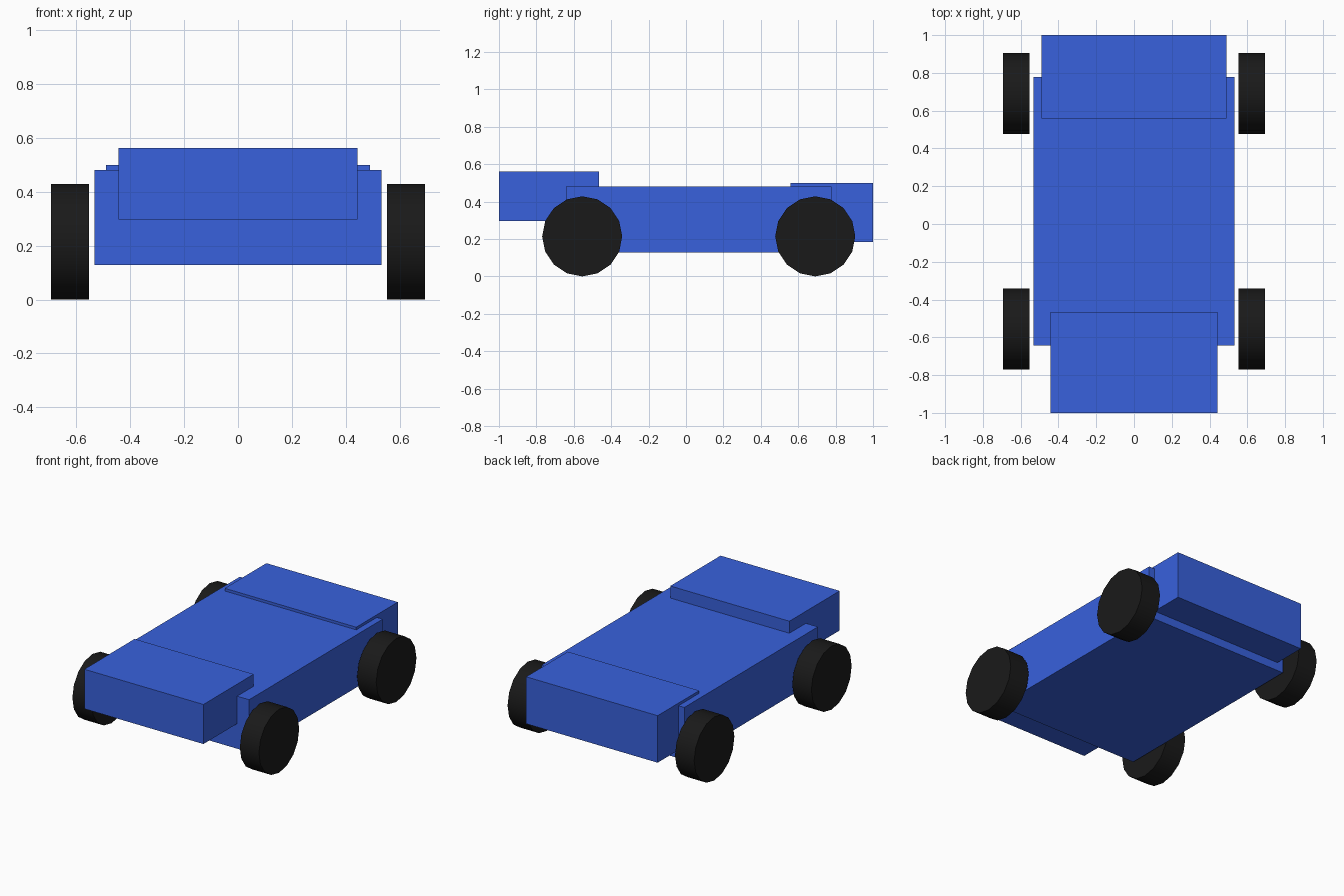
import bpy
import math

if "Cube" in bpy.data.objects:
    bpy.data.objects.remove(bpy.data.objects["Cube"])


def material(name, color):
    m = bpy.data.materials.new(name)
    m.diffuse_color = (*color, 1)
    m.use_nodes = True
    m.node_tree.nodes["Principled BSDF"].inputs["Base Color"].default_value = m.diffuse_color
    return m


blue = material("blue_paint", (0.04, 0.12, 0.72))
black = material("black_rubber", (0.01, 0.01, 0.01))


def box(name, half_x, y0, y1, z0, z1):
    """Box centred on x = 0, spanning the given y and z ranges."""
    bpy.ops.mesh.primitive_cube_add(size=1, location=(0, (y0 + y1) / 2, (z0 + z1) / 2))
    ob = bpy.context.object
    ob.name = name
    ob.scale = (2 * half_x, y1 - y0, z1 - z0)
    bpy.ops.object.transform_apply(location=False, rotation=False, scale=True)
    ob.data.materials.append(blue)


def wheel(name, x, y):
    """Sixteen-sided wheel with its axle along x, resting on the ground."""
    r = 0.214
    bpy.ops.mesh.primitive_cylinder_add(vertices=16, radius=r, depth=0.142,
                                        location=(x, y, r),
                                        rotation=(0, math.pi / 2, 0))
    ob = bpy.context.object
    ob.name = name
    bpy.ops.object.transform_apply(location=False, rotation=True, scale=False)
    bpy.ops.object.shade_smooth_by_angle(angle=math.radians(40))
    ob.data.materials.append(black)


# Body: main slab with raised blocks overlapping each end
box("main_body", 0.532, -0.642, 0.778, 0.128, 0.481)
box("front_block", 0.443, -1.0, -0.466, 0.296, 0.562)
box("rear_block", 0.489, 0.558, 1.0, 0.183, 0.499)

# Four wheels just outside the body
for end, y in (("front", -0.555), ("rear", 0.691)):
    for side, s in (("left", -1), ("right", 1)):
        wheel(f"{end}_{side}_wheel", s * 0.623, y)
